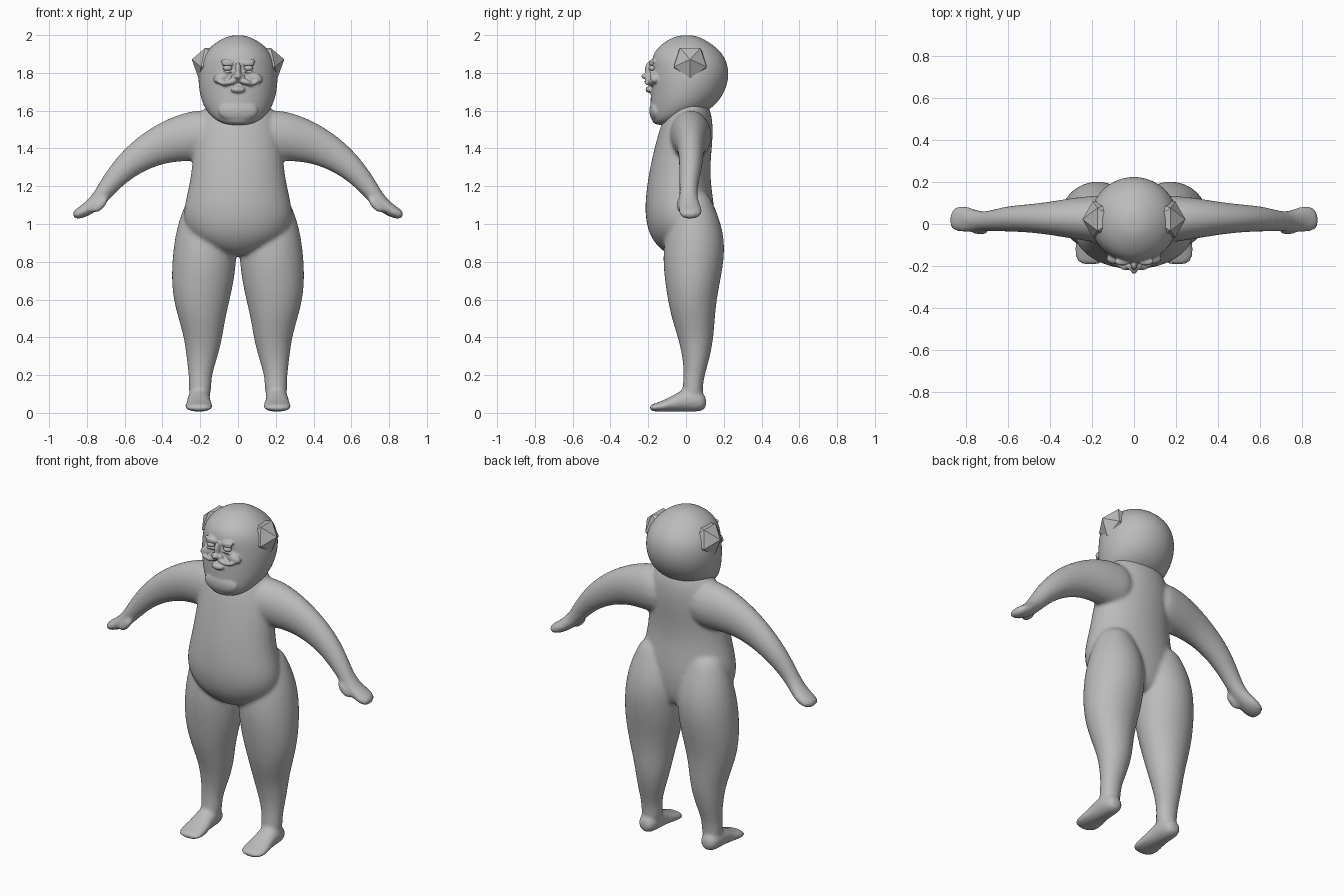
import bpy, bmesh, math
from mathutils import Vector, Matrix

cube = bpy.data.objects.get("Cube")
if cube:
    bpy.data.objects.remove(cube, do_unlink=True)

clay = bpy.data.materials.new("grey clay")
clay.use_nodes = True
clay.diffuse_color = (0.5, 0.5, 0.5, 1)
clay.node_tree.nodes["Principled BSDF"].inputs["Base Color"].default_value = (0.5, 0.5, 0.5, 1)

X, Y, Z = Vector((1, 0, 0)), Vector((0, 1, 0)), Vector((0, 0, 1))


def loft(bm, rows, sides=16):
    """Closed skin over rows of (centre, half-axis u, half-axis v)."""
    rings = []
    for c, u, v in rows:
        angles = [2 * math.pi * i / sides for i in range(sides)]
        rings.append([bm.verts.new(c + u * math.cos(a) + v * math.sin(a)) for a in angles])
    for r, s in zip(rings, rings[1:]):
        for i in range(sides):
            j = (i + 1) % sides
            bm.faces.new((r[i], r[j], s[j], s[i]))
    bm.faces.new(rings[0])
    bm.faces.new(rings[-1])


def column(bm, rows):
    """Upright loft from (z, x min, x max, y min, y max)."""
    loft(bm, [(Vector(((x0 + x1) / 2, (y0 + y1) / 2, z)), X * ((x1 - x0) / 2), Y * ((y1 - y0) / 2))
              for z, x0, x1, y0, y1 in rows])


def ellipsoid(bm, centre, size, tilt=0):
    m = Matrix.Translation(centre) @ Matrix.Rotation(math.radians(tilt), 4, 'Y') @ Matrix.Diagonal((*size, 1))
    bmesh.ops.create_uvsphere(bm, u_segments=16, v_segments=10, radius=1, matrix=m)


def mirror(bm):
    """Copy everything so far to the other side."""
    new = bmesh.ops.duplicate(bm, geom=bm.verts[:] + bm.edges[:] + bm.faces[:])["geom"]
    for v in new:
        if isinstance(v, bmesh.types.BMVert):
            v.co.x = -v.co.x


def finish(bm, name, voxel=0, smoothing=0):
    bmesh.ops.recalc_face_normals(bm, faces=bm.faces[:])
    mesh = bpy.data.meshes.new(name)
    for f in bm.faces:
        f.smooth = voxel > 0 or smoothing > 0
    bm.to_mesh(mesh)
    bm.free()
    mesh.materials.append(clay)
    ob = bpy.data.objects.new(name, mesh)
    bpy.context.collection.objects.link(ob)
    if voxel:
        sub = ob.modifiers.new("round", 'SUBSURF')
        sub.levels = sub.render_levels = 2
        fuse = ob.modifiers.new("fuse", 'REMESH')
        fuse.mode = 'VOXEL'
        fuse.voxel_size = voxel
        fuse.use_smooth_shade = True
        soft = ob.modifiers.new("soften", 'SMOOTH')
        soft.factor = 0.5
        soft.iterations = smoothing
    return ob


# Body: legs, feet and arms on one side, then mirrored and fused with the torso
bm = bmesh.new()
column(bm, [
    (0.06, .145, .26, -.02, .09), (0.14, .14, .262, -.02, .09), (0.2, .138, .262, -.012, .10),
    (0.3, .105, .275, -.02, .13), (0.4, .08, .288, -.045, .148), (0.5, .065, .318, -.078, .155),
    (0.6, .04, .345, -.10, .165), (0.7, .018, .355, -.115, .185), (0.8, .006, .352, -.125, .203),
    (0.9, .0, .342, -.12, .208), (1.0, .01, .322, -.10, .19), (1.1, .05, .285, -.07, .15),
    (1.18, .09, .24, -.03, .11)])

foot = [(.11, .055, .035, .035), (.07, .062, .058, .058), (0, .07, .062, .066), (-.06, .052, .066, .046),
        (-.12, .036, .078, .03), (-.17, .028, .074, .022), (-.195, .026, .045, .012)]
loft(bm, [(Vector((.207, y, z)), X * w, Z * h) for y, z, w, h in foot])

arm = [(.08, 1.46, .13, .02, .12), (.2, 1.47, .143, .025, .112), (.3, 1.455, .127, .027, .098),
       (.4, 1.425, .108, .027, .08), (.5, 1.375, .09, .027, .068), (.6, 1.3, .07, .025, .062),
       (.68, 1.21, .054, .015, .05), (.73, 1.14, .043, .012, .047), (.78, 1.09, .038, .02, .06),
       (.83, 1.06, .033, .027, .066), (.875, 1.042, .022, .017, .045)]
rows = []
for i, (x, z, thick, y, depth) in enumerate(arm):
    a, b = arm[max(i - 1, 0)], arm[min(i + 1, len(arm) - 1)]
    along = Vector((b[0] - a[0], 0, b[1] - a[1])).normalized()
    rows.append((Vector((x, y, z)), Y.cross(along) * thick, Y * depth))
loft(bm, rows)
ellipsoid(bm, (.73, -.03, 1.1), (.055, .022, .024), 45)
mirror(bm)

torso = [(.83, .07, -.09, .11), (.88, .2, -.155, .14), (.95, .275, -.202, .155), (1.05, .30, -.222, .158),
         (1.15, .277, -.217, .145), (1.25, .255, -.203, .132), (1.35, .245, -.183, .135),
         (1.45, .235, -.158, .145), (1.55, .215, -.128, .145), (1.62, .18, -.09, .125), (1.68, .12, -.05, .09)]
column(bm, [(z, -w, w, y0, y1) for z, w, y0, y1 in torso])
finish(bm, "body", 0.011, 6)

# Head: paired face features mirrored, then skull, nose and chin
bm = bmesh.new()
ellipsoid(bm, (.055, -.178, 1.858), (.04, .02, .013), -8)    # brow
ellipsoid(bm, (.055, -.183, 1.806), (.032, .012, .007))      # lower lid
ellipsoid(bm, (.055, -.184, 1.844), (.034, .014, .007))      # upper lid
ellipsoid(bm, (.085, -.165, 1.775), (.05, .028, .028), 20)   # cheek
ellipsoid(bm, (.022, -.2, 1.778), (.016, .018, .013))        # nostril
ellipsoid(bm, (.036, -.197, 1.753), (.04, .024, .016), 18)   # moustache
ellipsoid(bm, (.082, -.183, 1.746), (.032, .02, .012), -22)  # moustache tip
mirror(bm)
skull = [(1.522, .06, -.165, -.07), (1.55, .125, -.187, .01), (1.6, .172, -.192, .125), (1.66, .202, -.192, .19),
         (1.75, .217, -.19, .23), (1.83, .211, -.187, .23), (1.89, .19, -.184, .207), (1.94, .15, -.15, .16),
         (1.98, .09, -.09, .095), (2.0, .035, -.035, .045)]
column(bm, [(z, -w, w, y0, y1) for z, w, y0, y1 in skull])
ellipsoid(bm, (0, -.195, 1.815), (.016, .024, .045))         # nose bridge
ellipsoid(bm, (0, -.213, 1.782), (.019, .025, .016))         # nose tip
ellipsoid(bm, (0, -.195, 1.712), (.04, .02, .018))           # lower lip
ellipsoid(bm, (0, -.16, 1.6), (.11, .035, .06))              # beard
finish(bm, "head", 0.006, 3)

# Eyes
bm = bmesh.new()
ellipsoid(bm, (.055, -.178, 1.825), (.025, .02, .016))
mirror(bm)
finish(bm, "eyes", 0, 1)

# Ears: faceted solids with one corner pointing outward
bm = bmesh.new()
place = Matrix.Translation((.145, .022, 1.85)) @ Matrix.Rotation(math.radians(78), 4, 'Y')
bmesh.ops.create_icosphere(bm, subdivisions=1, radius=0.102, matrix=place)
mirror(bm)
finish(bm, "ears")
